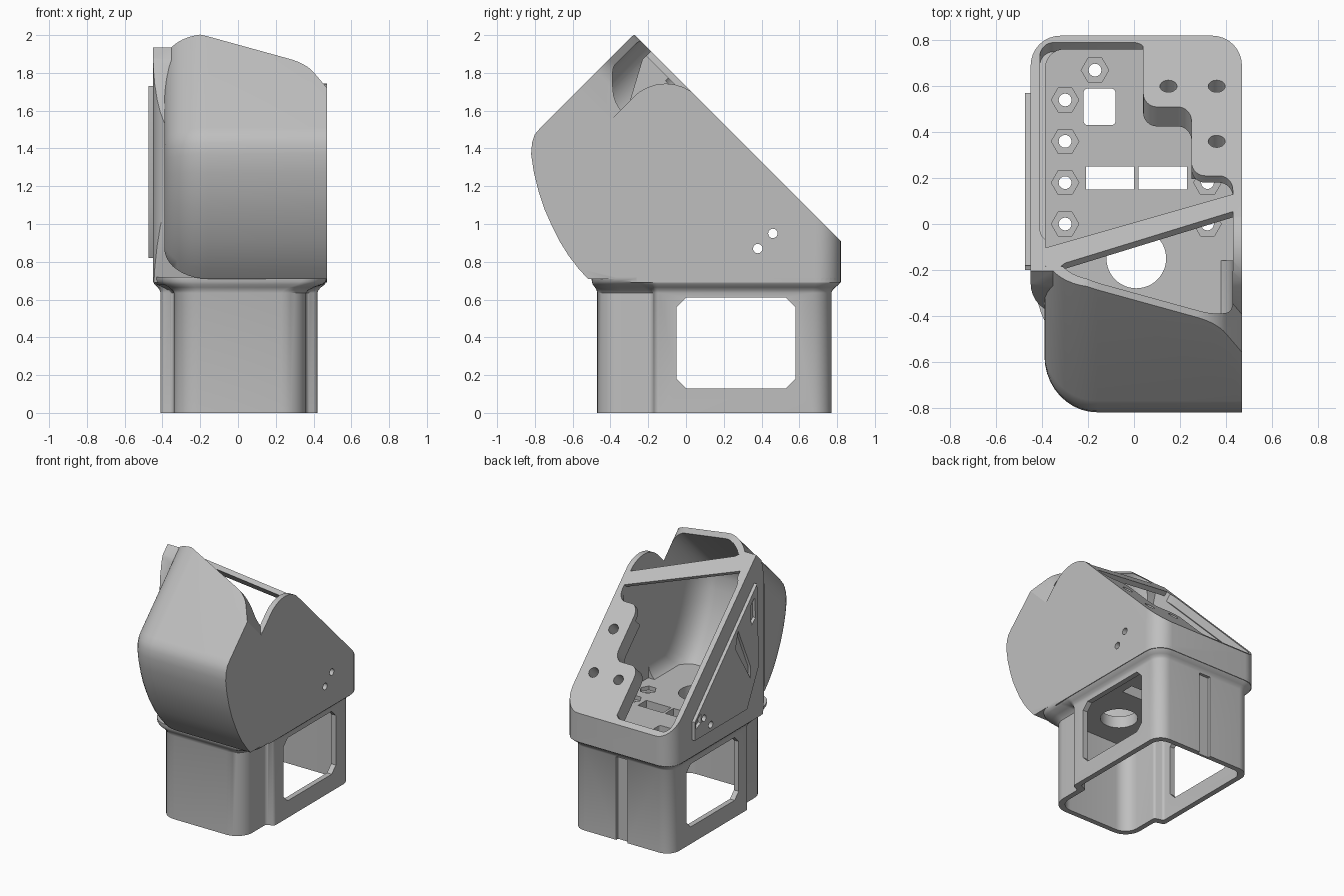
import bpy, bmesh
from math import sin, cos, pi, tau
from mathutils import Vector

if "Cube" in bpy.data.objects:
    bpy.data.objects.remove(bpy.data.objects["Cube"])

grey = bpy.data.materials.new("plain grey")
grey.use_nodes = True
grey.diffuse_color = (0.52, 0.52, 0.52, 1)
grey.node_tree.nodes["Principled BSDF"].inputs["Base Color"].default_value = (0.52, 0.52, 0.52, 1)

SLOPE = 1.73  # the sloped opening lies where y + z equals this
FLOOR = .78   # top of the inner floor


# ---------- helpers ----------
def rounded(pts, steps=8):
    """Round each corner (x, y, setback) of a polygon with a circular blend."""
    out, n = [], len(pts)
    for i, (x, y, d) in enumerate(pts):
        p = Vector((x, y))
        if d == 0:
            out.append(tuple(p))
            continue
        u = (Vector(pts[i - 1][:2]) - p).normalized()
        v = (Vector(pts[(i + 1) % n][:2]) - p).normalized()
        w = max(0.05, (u - v).length / 2)
        for k in range(steps + 1):
            t = k / steps
            a, b, c = (1 - t) ** 2, 2 * w * t * (1 - t), t * t
            out.append(tuple(((p + u * d) * a + p * b + (p + v * d) * c) / (a + b + c)))
    return out


def rect(x0, x1, y0, y1, d=0):
    return rounded([(x0, y0, d), (x1, y0, d), (x1, y1, d), (x0, y1, d)])


def ngon(cx, cy, r, n=24):
    return [(cx + r * cos(tau * i / n), cy + r * sin(tau * i / n)) for i in range(n)]


def make(name, bm):
    bmesh.ops.recalc_face_normals(bm, faces=bm.faces)
    me = bpy.data.meshes.new(name)
    bm.to_mesh(me)
    bm.free()
    ob = bpy.data.objects.new(name, me)
    bpy.context.collection.objects.link(ob)
    me.materials.append(grey)
    return ob


def loft(name, rings, clips=()):
    """Skin closed rings, then trim by planes (point, outward normal)."""
    bm = bmesh.new()
    vs = [[bm.verts.new(p) for p in r] for r in rings]
    n = len(vs[0])
    for a, b in zip(vs, vs[1:]):
        for i in range(n):
            j = (i + 1) % n
            bm.faces.new((a[i], a[j], b[j], b[i]))
    bm.faces.new(vs[0])
    bm.faces.new(vs[-1])
    for co, no in clips:
        bmesh.ops.bisect_plane(bm, geom=bm.verts[:] + bm.edges[:] + bm.faces[:],
                               plane_co=co, plane_no=no, clear_outer=True)
        bmesh.ops.holes_fill(bm, edges=[e for e in bm.edges if e.is_boundary])
    return make(name, bm)


def up(a, b, h): return (a, b, h)
def side(a, b, h): return (h, a, b)
def slope(a, b, h): return (a, b - h, SLOPE - b - h)
def along(x, s, d): return (x, (s - d) / 2, (s + d) / 2)
def across(s, d, x): return (x, (s - d) / 2, (s + d) / 2)


def prism(name, pts, axes, lo, hi, clips=()):
    return loft(name, [[axes(a, b, h) for a, b in pts] for h in (lo, hi)], clips)


def boolean(ob, other, op='DIFFERENCE'):
    m = ob.modifiers.new("cut", 'BOOLEAN')
    m.operation, m.object, m.solver = op, other, 'EXACT'
    bpy.context.view_layer.update()
    me = bpy.data.meshes.new_from_object(ob.evaluated_get(bpy.context.evaluated_depsgraph_get()))
    ob.modifiers.clear()
    ob.data = me
    bpy.data.objects.remove(other)


def cut(ob, pts, axes, lo, hi):
    boolean(ob, prism("cutter", pts, axes, lo, hi))


# ---------- base with flared collar ----------
foot = [(.42, .77, .1), (-.41, .77, .1), (-.41, -.16, .02), (-.34, -.18, .02),
        (-.34, -.47, .13), (.36, -.47, .13), (.36, -.18, .02), (.42, -.16, .02)]
collar = [(.47, .82, .13), (-.45, .82, .13), (-.45, -.16, .02), (-.45, -.24, .06),
          (-.37, -.5, .12), (.47, -.5, .13), (.47, -.25, .02), (.47, -.16, .02)]
lo, hi = rounded(foot), rounded(collar)
rings = []
for z, t in ((0, 0), (.635, 0), (.65, .12), (.665, .4), (.68, .8), (.695, .95), (.71, 1), (.72, 1)):
    rings.append([(a + (c - a) * t, b + (d - b) * t, z) for (a, b), (c, d) in zip(lo, hi)])
housing = loft("housing", rings)


# ---------- upper body, trimmed by the sloped opening and a curved front ----------
def front_clips(t):
    return [((0, -.385 + t, 1.15), (0, -1, -.2)), ((0, -.38 + t, 1.5), (0, -1, .3)),
            ((0, -.34 + t, 1.8), (0, -1, 1))]


slope_clip = ((0, 0, SLOPE), (0, 1, 1))
body = prism("body", rect(-.45, .47, -.39, .82, .13), up, .69, 2.4, [slope_clip] + front_clips(0))
boolean(housing, body, 'UNION')

# ---------- bulging front hood ----------
hood_profile = [(-.52, .71), (-.57, .765), (-.62, .83), (-.67, .91), (-.71, .99), (-.75, 1.08),
                (-.78, 1.17), (-.805, 1.27), (-.82, 1.37), (-.815, 1.43), (-.8, 1.475),
                (-.77, 1.51), (-.05, 2.23), (.1, 2.23), (.1, .71)]


def hood(name, x0, x1, size, r_left, r_right, clips):
    """Loft the profile along x, shrinking it towards ends that have a radius."""
    angles = [i * pi / 20 for i in range(11)]
    stations = [(x0 + r_left * (1 - cos(a)), .7 + .3 * sin(a)) for a in angles]
    if r_right:
        stations += [(x1 - r_right * (1 - cos(a)), .7 + .3 * sin(a)) for a in reversed(angles)]
    else:
        stations.append((x1, 1))
    return loft(name, [[(x, y * k * size, 1.25 + (z - 1.25) * k * size) for y, z in hood_profile]
                       for x, k in stations], clips)


boolean(housing, hood("hood", -.39, .47, 1, .23, 0, [slope_clip]), 'UNION')

# ---------- hollow inside ----------
boolean(housing, hood("hood_cavity", -.35, .43, .94, .2, .15, [((0, 0, FLOOR), (0, 0, -1))]))
room = rounded([(-.385, -.35, .08), (.35, -.35, .1), (.35, -.16, 0), (.43, -.16, 0),
                (.43, .76, .08), (-.385, .76, .08)])
boolean(housing, prism("body_cavity", room, up, FLOOR, 2.4, front_clips(.04)))
cut(housing, rect(-.41, .06, -.08, .79, .06), slope, -.1, .04)
inner = [(x - .04 * (1 if x > 0 else -1), y - .04 * (1 if y > 0 else -1), d * .8)
         for x, y, d in foot]
cut(housing, rounded(inner), up, -.2, .69)

# ---------- slanted notch in the hood rim and rounded wall corner ----------
rim = rounded([(-.22, 1.74, 0), (.36, 1.42, .1), (.48, 1.14, 0), (.6, 1.1, 0), (.6, 2.4, 0), (-.22, 2.4, 0)])
cut(housing, rim, along, 1.95, 3)
cut(housing, rounded([(1.735, 1.6, 0), (1.735, 1.951, .34), (1.3, 1.951, 0), (1.3, 2, 0),
                      (1.9, 2, 0), (1.9, 1.6, 0)]), across, .36, .6)

# ---------- side windows and back groove ----------
y0, y1, z0, z1, c = -.05, .58, .13, .61, .05
cut(housing, [(y0 + c, z0), (y1 - c, z0), (y1, z0 + c), (y1, z1 - c), (y1 - c, z1),
              (y0 + c, z1), (y0, z1 - c), (y0, z0 + c)], side, -1, 1)
cut(housing, rect(-.045, .05, .748, .9), up, -.1, .635)

# ---------- floor openings and nut pockets ----------
cut(housing, ngon(.01, -.15, .13, 48), up, .6, .85)
for r in (rect(-.21, 0, .15, .25), rect(.02, .23, .15, .25), rect(-.22, -.08, .43, .59, .02)):
    cut(housing, r, up, .6, .85)
nuts = [(-.3, .18 * i) for i in range(4)] + [(-.17, .67), (.32, 0), (.32, .18)]
for x, y in nuts:
    cut(housing, ngon(x, y, .06, 6), up, FLOOR - .03, FLOOR + .03)
    cut(housing, ngon(x, y, .028, 16), up, .6, .85)

# ---------- stepped mounting shelf under the opening ----------
shelf = prism("mounting_shelf", rounded([
    (.04, .8, 0), (.04, .51, .06), (.25, .51, .06), (.25, .21, .06), (.43, .21, .06),
    (.43, .1, 0), (.45, .1, 0), (.45, .76, 0), (.41, .8, 0)]), slope, 0, .085)
for x, y in ((.15, .6), (.36, .6), (.36, .36)):
    hole = [(x + a, y + b * .71) for a, b in ngon(0, 0, .037)]
    cut(shelf, hole, slope, -.05, .2)
# thinner front part of the shelf
cut(shelf, rect(.2, .5, 0, .28), slope, .03, .2)

# ---------- diagonal bar across the opening ----------
bar = prism("cross_bar", [(-.42, -.12), (-.39, -.105), (.45, .135), (.45, .06), (-.3, -.17),
                          (-.34, -.2), (-.42, -.17)], slope, 0, .025)

# ---------- raised plate with slots on the right-hand wall ----------
plate = prism("side_plate", [(.57, .82), (.57, .96), (-.18, 1.73), (-.2, 1.1), (-.06, .82)],
              side, -.475, -.44)
for slot in ([(.08, 1.33), (.05, 1.46), (-.1, 1.13), (-.1, 1.04)],
             [(-.15, 1.64), (-.1, 1.59), (-.11, 1.44), (-.16, 1.48)],
             [(.56, .9), (.56, .95), (.5, 1.0), (.5, .93)]):
    cut(plate, slot, side, -.5, -.452)

# ---------- screw holes through both walls ----------
for y, z in ((.38, .87), (.46, .95)):
    for ob in (housing, plate):
        cut(ob, ngon(y, z, .025), side, -.6, .6)

# ---------- shading ----------
bpy.ops.object.select_all(action='DESELECT')
for ob in (housing, shelf, bar, plate):
    ob.select_set(True)
bpy.context.view_layer.objects.active = housing
bpy.ops.object.shade_smooth_by_angle(angle=pi / 6)
